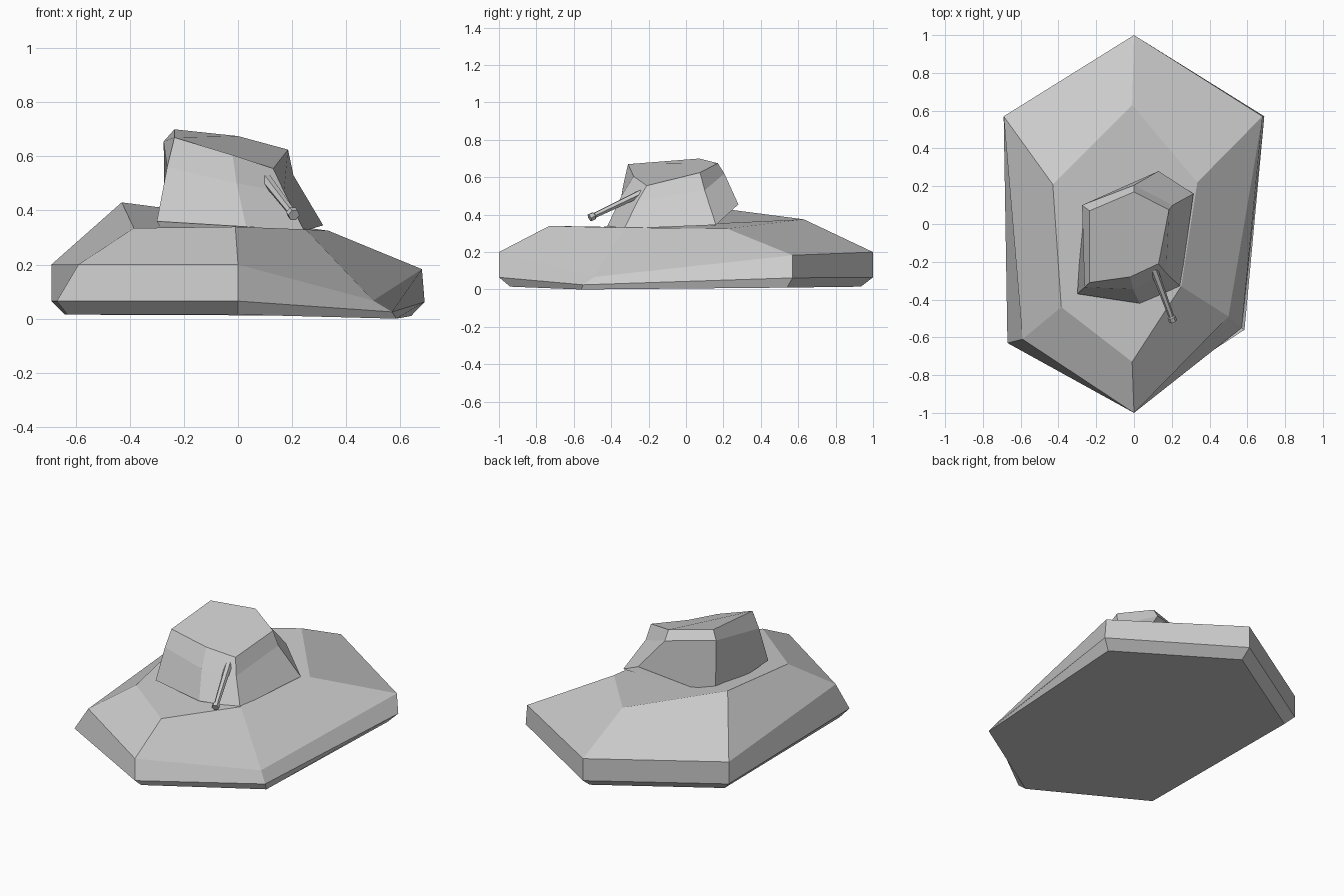
import bpy, bmesh
from mathutils import Vector

if "Cube" in bpy.data.objects:
    bpy.data.objects.remove(bpy.data.objects["Cube"])


def loft(name, rings):
    """Skin equal-sized rings (bottom to top) and cap both ends."""
    bm = bmesh.new()
    loops = [[bm.verts.new(p) for p in ring] for ring in rings]
    n = len(loops[0])
    for a, b in zip(loops, loops[1:]):
        for i in range(n):
            j = (i + 1) % n
            bm.faces.new((a[i], a[j], b[j], b[i]))
    bm.faces.new(loops[0][::-1])
    bm.faces.new(loops[-1])
    bmesh.ops.recalc_face_normals(bm, faces=bm.faces)
    mesh = bpy.data.meshes.new(name)
    bm.to_mesh(mesh)
    bm.free()
    obj = bpy.data.objects.new(name, mesh)
    bpy.context.collection.objects.link(obj)
    return obj


def tube(name, stations, sides=6):
    """Round bar through (position, radius) stations."""
    from math import cos, sin, tau
    points = [Vector(p) for p, r in stations]
    turn = (points[-1] - points[0]).to_track_quat('Z', 'Y')
    rings = []
    for p, (_, r) in zip(points, stations):
        rings.append([p + turn @ Vector((r * cos(tau * i / sides), r * sin(tau * i / sides), 0))
                      for i in range(sides)])
    return loft(name, rings)


# Every ring runs front, front right, back right, back, back left, front left.
# Hull: battered six-sided body with a crushed front right corner
loft("hull", [
    [(0, -.94, .015), (.585, -.56, 0), (.64, .54, .01),
     (0, .935, .015), (-.64, .54, .015), (-.63, -.59, .015)],
    [(0, -1, .065), (.57, -.55, .025), (.69, .57, .062),
     (0, 1, .065), (-.69, .57, .065), (-.67, -.63, .065)],
    [(0, -1, .2), (.5, -.49, .067), (.68, .57, .183),
     (0, 1, .2), (-.69, .57, .2), (-.59, -.61, .2)],
    [(-.01, -.73, .34), (.25, -.33, .33), (.335, .22, .325),
     (-.01, .63, .375), (-.43, .21, .43), (-.385, -.44, .335)],
])

# Turret: tilted, six-sided, with a shoulder bevel at the back and left
loft("turret", [
    [(.03, -.42, .34), (.245, -.33, .325), (.315, .16, .345),
     (.13, .28, .455), (-.27, .1, .31), (-.30, -.37, .36)],
    [(-.005, -.345, .50), (.17, -.26, .47), (.205, .10, .53),
     (0, .205, .62), (-.275, .1, .655), (-.262, -.335, .56)],
    [(-.02, -.28, .605), (.13, -.21, .555), (.185, .075, .625),
     (0, .17, .675), (-.235, .07, .70), (-.235, -.31, .67)],
])

# Drooping gun barrel with a slightly wider muzzle
start, end = Vector((.105, -.24, .515)), Vector((.207, -.515, .383))
tube("gun_barrel", [(start, .021), (start.lerp(end, .9), .015),
                    (start.lerp(end, .92), .022), (end, .022)])
